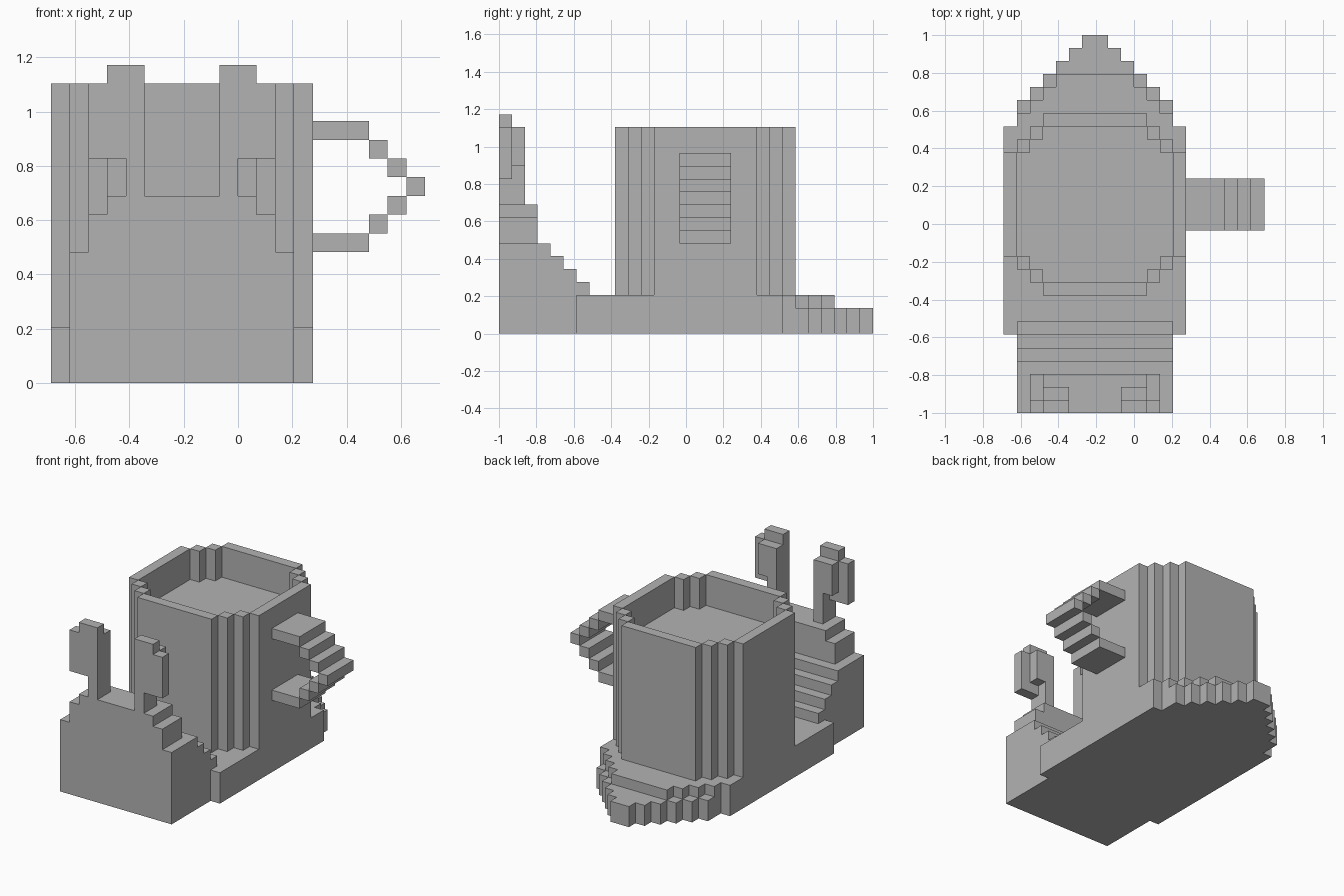
import bpy
import bmesh
from mathutils import Vector

U = 2 / 29                       # edge of one block
ORIGIN = Vector((-10, -14.5, 0))  # grid corner, in blocks
MID = 7                          # body centre line, in blocks

cube = bpy.data.objects.get("Cube")
if cube:
    bpy.data.objects.remove(cube, do_unlink=True)

grey = bpy.data.materials.new("plain_grey")
grey.use_nodes = True
grey.diffuse_color = (0.45, 0.45, 0.45, 1)
grey.node_tree.nodes["Principled BSDF"].inputs["Base Color"].default_value = grey.diffuse_color


def finish(name, bm):
    """Turn a bmesh in block units into an object."""
    bmesh.ops.recalc_face_normals(bm, faces=bm.faces)
    for v in bm.verts:
        v.co = (v.co + ORIGIN) * U
    mesh = bpy.data.meshes.new(name)
    bm.to_mesh(mesh)
    bm.free()
    mesh.materials.append(grey)
    obj = bpy.data.objects.new(name, mesh)
    bpy.context.collection.objects.link(obj)
    return obj


def add_slab(bm, rows, z0, z1):
    """Extrude a stepped outline; rows are (y0, y1, half_width)."""
    right = [(MID + h, y) for y0, y1, h in rows for y in (y0, y1)]
    left = [(2 * MID - x, y) for x, y in reversed(right)]
    face = bm.faces.new([bm.verts.new((x, y, z0)) for x, y in right + left])
    ext = bmesh.ops.extrude_face_region(bm, geom=[face], use_keep_orig=True)
    top = [g for g in ext["geom"] if isinstance(g, bmesh.types.BMVert)]
    bmesh.ops.translate(bm, verts=top, vec=(0, 0, z1 - z0))


def slab(name, rows, z0, z1):
    bm = bmesh.new()
    add_slab(bm, rows, z0, z1)
    return finish(name, bm)


def boxes(name, items, mirrored=False):
    """Join boxes given as (x0, x1, y0, y1, z0, z1)."""
    bm = bmesh.new()
    for x0, x1, y0, y1, z0, z1 in items:
        if mirrored:
            x0, x1 = 2 * MID - x1, 2 * MID - x0
        made = bmesh.ops.create_cube(bm, size=1)["verts"]
        for v in made:
            v.co = (x1 if v.co.x > 0 else x0,
                    y1 if v.co.y > 0 else y0,
                    z1 if v.co.z > 0 else z0)
    return finish(name, bm)


# Base: two layers tapering to a point at the back
slab("base_lower", [(6, 22, 7), (22, 24, 6)] + [(24 + i, 25 + i, 5 - i) for i in range(5)], 0, 2)
slab("base_upper", [(6, 22, 7)] + [(22 + i, 23 + i, 6 - i) for i in range(4)], 2, 3)

# Stepped front block
slab("front_block", [(0, 7, 6)], 0, 4)
for i in range(3):
    slab(f"front_step_{i + 1}", [(0, 6 - i, 6)], 4 + i, 5 + i)
slab("front_shoulder", [(0, 3, 5)], 7, 9)
slab("front_top", [(0, 3, 4)], 9, 10)

# Cup with a shallow hollow
front_corner = [(9 + i, 10 + i, 4 + i) for i in range(3)]
back_corner = [(20 + i, 21 + i, 6 - i) for i in range(3)]
cup = slab("cup", front_corner + [(12, 20, 7)] + back_corner, 3, 16)
hollow = slab("hollow_cutter",
              [(10, 11, 4), (11, 12, 5), (12, 20, 6), (20, 21, 5), (21, 22, 4)], 13, 18)
cut = cup.modifiers.new("hollow", 'BOOLEAN')
cut.operation = 'DIFFERENCE'
cut.solver = 'EXACT'
cut.object = hollow
bpy.context.view_layer.update()
graph = bpy.context.evaluated_depsgraph_get()
carved = bpy.data.meshes.new_from_object(cup.evaluated_get(graph))
cup.modifiers.clear()
cup.data = carved
bpy.data.objects.remove(hollow, do_unlink=True)

# Stalks with a bent head, one on each side
stalk = [
    (9, 10, 0, 2, 10, 16),   # stem
    (10, 12, 0, 1, 12, 16),  # outer head
    (10, 11, 1, 2, 13, 16),  # rear of head
    (9, 11, 0, 1, 16, 17),   # crest
]
boxes("left_stalk", stalk)
boxes("right_stalk", stalk, mirrored=True)

# Handle: a stepped arch on the left side
handle = [(19, 20, 14, 18, 10, 11)]
for x0, x1, rise in ((18, 19, 1), (17, 18, 2), (14, 17, 3)):
    for z in (10 + rise, 10 - rise):
        handle.append((x0, x1, 14, 18, z, z + 1))
boxes("handle", handle)
